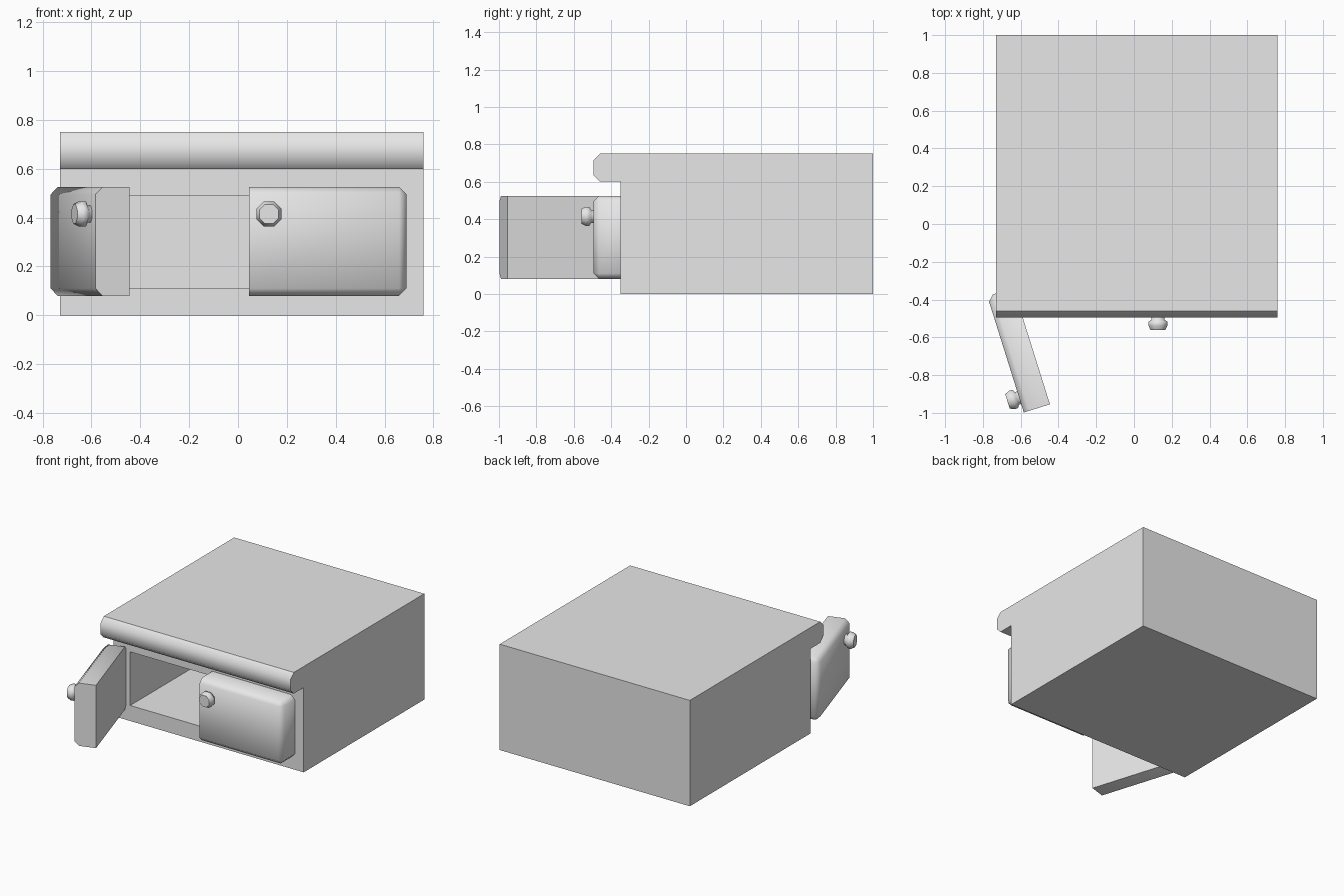
import bpy, bmesh, math
from mathutils import Matrix, Vector

if "Cube" in bpy.data.objects:
    bpy.data.objects.remove(bpy.data.objects["Cube"])

grey = bpy.data.materials.new("plain_grey")
grey.use_nodes = True
grey.diffuse_color = (0.8, 0.8, 0.8, 1)
grey.node_tree.nodes["Principled BSDF"].inputs["Base Color"].default_value = (0.8, 0.8, 0.8, 1)


def add_object(name, bm):
    bmesh.ops.recalc_face_normals(bm, faces=bm.faces)
    mesh = bpy.data.meshes.new(name)
    bm.to_mesh(mesh)
    bm.free()
    mesh.materials.append(grey)
    obj = bpy.data.objects.new(name, mesh)
    bpy.context.collection.objects.link(obj)
    return obj


def box(lo, hi):
    bm = bmesh.new()
    bmesh.ops.create_cube(bm, size=1)
    lo, hi = Vector(lo), Vector(hi)
    for v in bm.verts:
        v.co = (lo + hi) / 2 + v.co * (hi - lo)
    return bm


def select_only(obj):
    bpy.ops.object.select_all(action='DESELECT')
    obj.select_set(True)
    bpy.context.view_layer.objects.active = obj


# Cabinet: side profile with an overhanging chamfered lip, extruded across
LEFT, RIGHT, FRONT, THICK, CHAMFER = -0.73, 0.76, -0.35, 0.145, 0.035
lip = FRONT - THICK
profile = [(1, 0), (1, 0.75), (lip + CHAMFER, 0.75), (lip, 0.75 - CHAMFER),
           (lip, 0.6 + CHAMFER), (lip + CHAMFER, 0.6), (FRONT, 0.6), (FRONT, 0)]
bm = bmesh.new()
side = bm.faces.new([bm.verts.new((LEFT, y, z)) for y, z in profile])
ext = bmesh.ops.extrude_face_region(bm, geom=[side])
bmesh.ops.translate(bm, vec=(RIGHT - LEFT, 0, 0),
                    verts=[g for g in ext["geom"] if isinstance(g, bmesh.types.BMVert)])
for f in bm.faces:
    c = f.calc_center_median()
    f.smooth = c.y < FRONT - 0.1 and c.z > 0.6
cabinet = add_object("cabinet", bm)

# Storage opening cut into the front
cutter = add_object("opening_cutter", box((-0.6, -0.6, 0.11), (0.63, 0.85, 0.49)))
cutter.hide_render = True
cut = cabinet.modifiers.new("opening", 'BOOLEAN')
cut.operation = 'DIFFERENCE'
cut.solver = 'EXACT'
cut.object = cutter
select_only(cabinet)
bpy.ops.object.modifier_apply(modifier="opening")
bpy.data.objects.remove(cutter)


def place(obj, hinge, angle, flip):
    # Put a part built around the hinge line into position
    m = Matrix.Translation(hinge) @ Matrix.Rotation(angle, 4, 'Z') @ Matrix.Diagonal((flip, 1, 1, 1))
    obj.data.transform(m)
    if flip < 0:
        obj.data.flip_normals()
    select_only(obj)
    bpy.ops.object.shade_smooth_by_angle(angle=math.radians(60))


def add_door(side_name, hinge, angle, flip):
    # Door slab: chamfered at the front and hinge side, square at the free edge
    bm = box((0, -THICK, 0.08), (0.645, 0, 0.525))
    edges = []
    for e in bm.edges:
        c = (e.verts[0].co + e.verts[1].co) / 2
        front = c.y < -THICK + 0.01 and c.x < 0.6
        corner = c.x < 0.01 and -THICK + 0.01 < c.y < -0.01
        if front or corner:
            edges.append(e)
    bmesh.ops.bevel(bm, geom=edges, offset=0.03, segments=1, affect='EDGES')
    place(add_object(side_name + "_door", bm), hinge, angle, flip)

    # Knob: eight-sided turned profile of (radius, distance out)
    bm = bmesh.new()
    rings = []
    for r, d in [(0.038, -0.01), (0.038, 0.012), (0.055, 0.022), (0.055, 0.042), (0.043, 0.065)]:
        rings.append([bm.verts.new((0.563 + r * math.cos(a), -THICK - d, 0.415 + r * math.sin(a)))
                      for a in [math.pi * (i + 0.5) / 4 for i in range(8)]])
    for low, high in zip(rings, rings[1:]):
        for i in range(8):
            j = (i + 1) % 8
            bm.faces.new((low[i], low[j], high[j], high[i]))
    bm.faces.new(rings[0])
    bm.faces.new(rings[-1])
    place(add_object(side_name + "_knob", bm), hinge, angle, flip)


add_door("left", (0.69, FRONT, 0), 0, -1)
add_door("right", (-0.638, -0.339, 0), math.radians(-72.6), 1)
